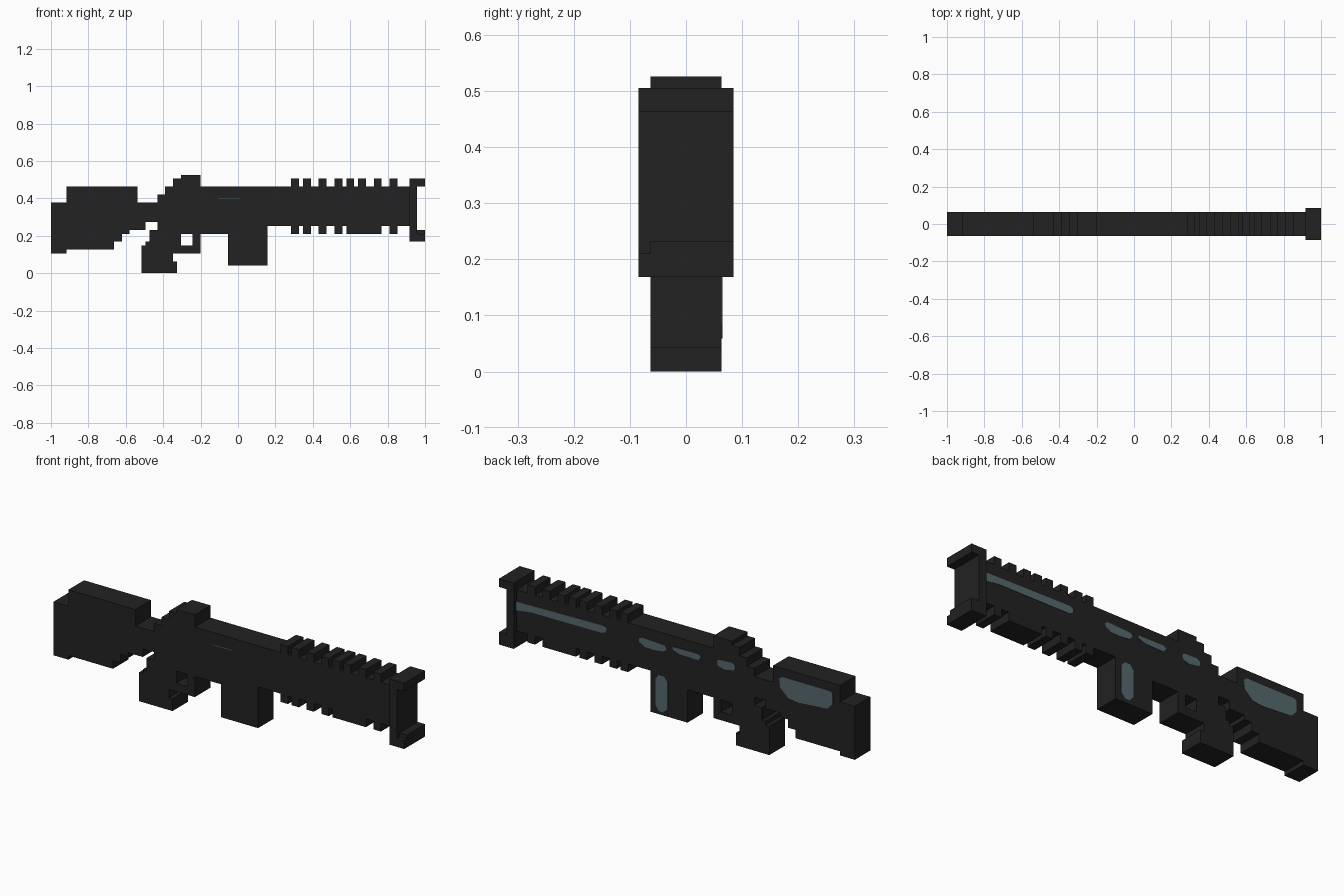
import bpy, bmesh

if "Cube" in bpy.data.objects:
    bpy.data.objects.remove(bpy.data.objects["Cube"])

V = 2 / 95  # block size; the model is 95 blocks long


def material(name, rgb):
    m = bpy.data.materials.new(name)
    m.diffuse_color = (*rgb, 1)
    m.use_nodes = True
    m.node_tree.nodes["Principled BSDF"].inputs["Base Color"].default_value = m.diffuse_color
    return m


black = material("matte black", (0.016, 0.016, 0.016))
teal = material("worn grey teal", (0.09, 0.14, 0.155))


def extrude(name, outline, y0, y1, mat):
    """Extrude an x-z outline (in blocks) from y0 to y1."""
    bm = bmesh.new()
    vs = [bm.verts.new((x * V - 1, y0 * V, z * V)) for x, z in outline]
    face = bm.faces.new(vs)
    out = bmesh.ops.extrude_face_region(bm, geom=[face])["geom"]
    bmesh.ops.translate(bm, vec=(0, (y1 - y0) * V, 0),
                        verts=[g for g in out if isinstance(g, bmesh.types.BMVert)])
    bmesh.ops.recalc_face_normals(bm, faces=bm.faces)
    me = bpy.data.meshes.new(name)
    bm.to_mesh(me)
    bm.free()
    me.materials.append(mat)
    ob = bpy.data.objects.new(name, me)
    bpy.context.collection.objects.link(ob)
    return ob


def box(name, x0, x1, z0, z1, y0=-3, y1=3, mat=black):
    return extrude(name, [(x0, z0), (x1, z0), (x1, z1), (x0, z1)], y0, y1, mat)


# Stock with stepped underside and thin neck
extrude("stock", [(0, 5), (4, 5), (4, 6), (16, 6), (16, 8), (18, 8), (18, 10),
                  (20, 10), (20, 11), (24, 11), (24, 13), (27, 13), (27, 18),
                  (22, 18), (22, 22), (4, 22), (4, 18), (0, 18)], -3, 3, black)
# Receiver with stepped rear sight
extrude("receiver", [(27, 10), (45, 10), (45, 12), (60, 12), (60, 22), (38, 22),
                     (38, 25), (33, 25), (33, 24), (31, 24), (31, 22), (29, 22),
                     (29, 20), (27, 20)], -3, 3, black)
# Grip and guard loop
extrude("grip_and_guard", [(23, 0), (32, 0), (32, 3), (31, 3), (31, 5), (38, 5),
                           (38, 10), (36, 10), (36, 7), (33, 7), (33, 10), (27, 10),
                           (27, 11), (25, 11), (25, 8), (24, 8), (24, 7), (23, 7)],
        -3, 3, black)
# Magazine and barrel
box("magazine", 45, 55, 2, 12)
box("barrel", 60, 91, 12, 22)

# Cooling ribs above and below the barrel
for x in (61, 64, 68, 72, 75, 78, 82, 86):
    box("upper_rib", x, x + 2, 22, 24)
for x0, x1 in ((61, 63), (64, 66), (68, 70), (72, 74), (75, 84), (86, 88)):
    box("lower_rib", x0, x1, 10, 12)

# Muzzle plate with forward lips
box("muzzle_plate", 91, 93, 8, 24, -4, 4)
box("upper_lip", 93, 95, 22, 24, -4, 4)
box("lower_lip", 93, 95, 8, 10, -4, 4)
box("lower_lip_step", 93, 95, 10, 11, -3, 4)

# Thin teal inlays on the rear side
inlays = {
    "stock_inlay": [(20.3, 19.3), (19.5, 20), (6.5, 20), (5.9, 19.5), (5.9, 17),
                    (7.3, 15.5), (15, 14.9), (17.8, 15.2), (20, 17.2)],
    "sight_inlay": [(37, 19.3), (36, 19.7), (33, 19.8), (32.1, 19.2), (32.3, 18.1),
                    (35, 17.6), (36.8, 18.1)],
    "receiver_inlay": [(49, 19.4), (42, 19.5), (41.3, 19), (42, 18), (47, 18.1), (48.8, 18.7)],
    "front_receiver_inlay": [(58, 19.1), (57, 19.5), (51, 19.2), (50.5, 18.5), (51.3, 17.6),
                             (54, 17.3), (56.5, 17.4), (58, 18.3)],
    "barrel_inlay": [(91, 19.2), (67.5, 19.6), (66.6, 19.1), (66.8, 18.2), (68, 17.7),
                     (87, 17.6), (91, 17)],
    "magazine_inlay": [(51.4, 2.8), (52.6, 2.8), (53.5, 4), (53.5, 10.5), (52.6, 11.6),
                       (51.2, 11.6), (50.3, 10.5), (50.3, 4)],
}
for name, outline in inlays.items():
    extrude(name, outline, 3, 3.1, teal)
# Hairline mark on the front side
box("front_hairline", 42.6, 48, 18.95, 19.12, -3.05, -3, teal)
